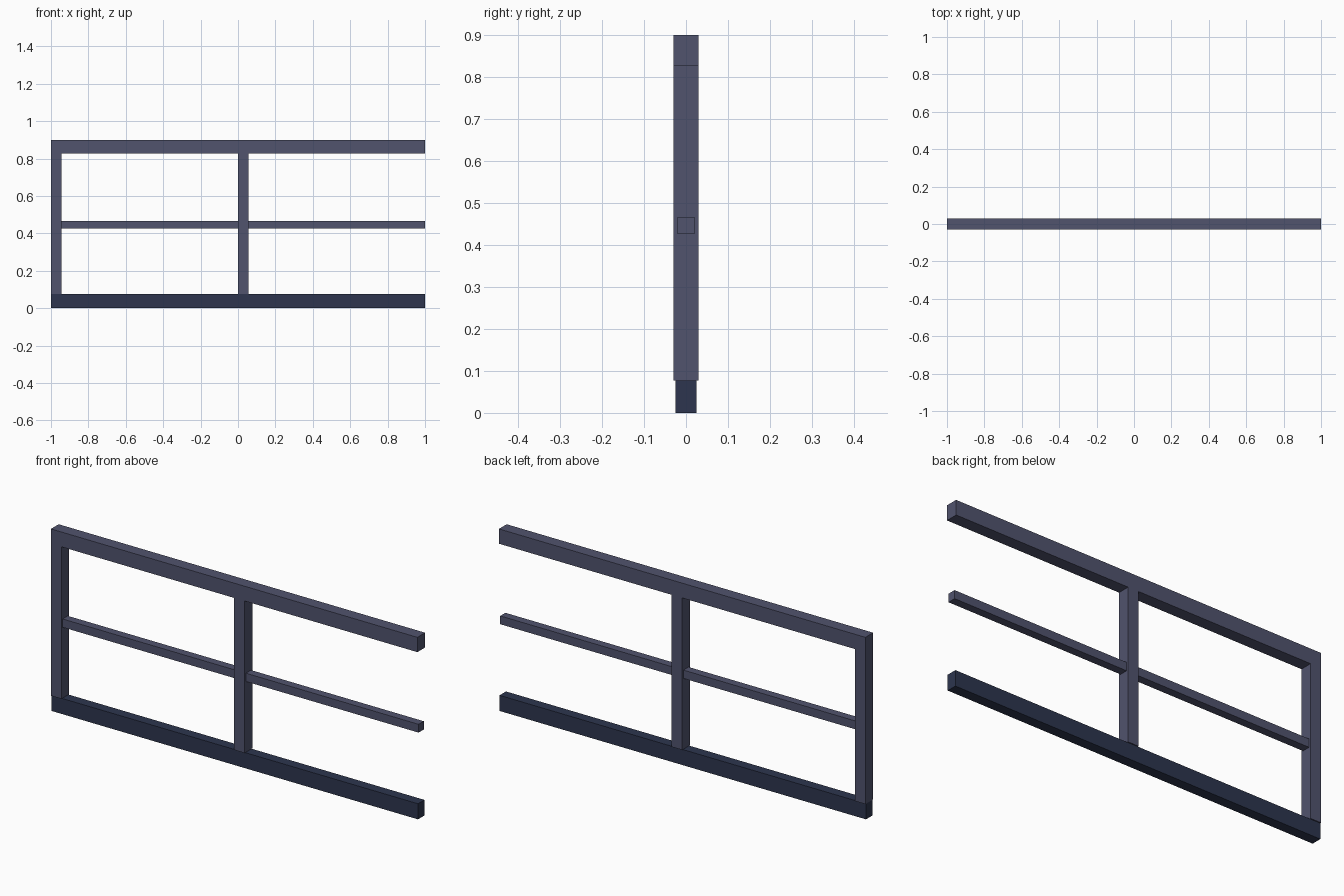
import bpy

if "Cube" in bpy.data.objects:
    bpy.data.objects.remove(bpy.data.objects["Cube"])


def material(name, rgb):
    m = bpy.data.materials.new(name)
    m.diffuse_color = (*rgb, 1.0)
    m.use_nodes = True
    m.node_tree.nodes["Principled BSDF"].inputs["Base Color"].default_value = m.diffuse_color
    return m


slate = material("slate_grey", (0.082, 0.087, 0.155))
navy = material("dark_navy", (0.026, 0.036, 0.077))


def bar(name, x, half_depth, z, mat):
    """Box spanning the x and z ranges, centred on y = 0."""
    bpy.ops.mesh.primitive_cube_add(
        size=1, location=((x[0] + x[1]) / 2, 0, (z[0] + z[1]) / 2))
    ob = bpy.context.object
    ob.name = name
    ob.scale = (x[1] - x[0], half_depth * 2, z[1] - z[0])
    bpy.ops.object.transform_apply(location=False, rotation=False, scale=True)
    ob.data.materials.append(mat)


POST = 0.057          # post width
BASE, RAIL, TOP = 0.077, 0.827, 0.9

# Full-length rails
bar("bottom_rail", (-1, 1), 0.025, (0, BASE), navy)
bar("top_rail", (-1, 1), 0.03, (RAIL, TOP), slate)

# Each bay: a post at its left end and a thin middle rail
for side, x0 in (("left", -1.0), ("centre", 0.0)):
    bar(side + "_post", (x0, x0 + POST), 0.03, (BASE, RAIL), slate)
    bar(side + "_middle_rail", (x0 + POST, x0 + 1), 0.02, (0.426, 0.467), slate)
